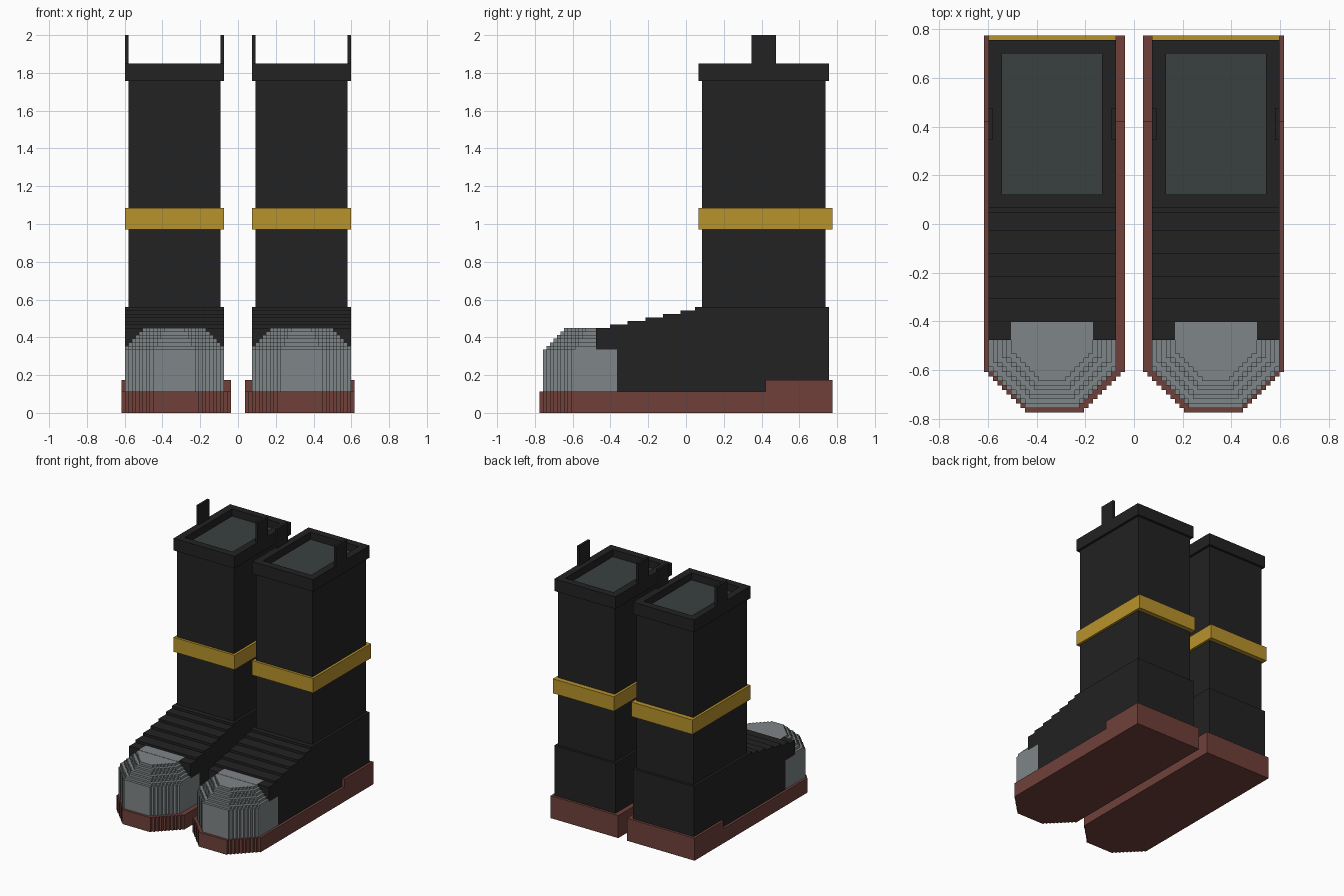
import bpy, bmesh

U = 2 / 107          # one small block
MID = 41.5           # block row at the middle of the length

cube = bpy.data.objects.get("Cube")
if cube:
    bpy.data.objects.remove(cube)


def material(name, rgb):
    m = bpy.data.materials.new(name)
    m.use_nodes = True
    m.diffuse_color = (*rgb, 1)
    m.node_tree.nodes["Principled BSDF"].inputs["Base Color"].default_value = (*rgb, 1)
    return m


BLACK = material("black rubber", (0.016, 0.016, 0.016))
BROWN = material("red brown sole", (0.162, 0.051, 0.042))
STEEL = material("grey steel", (0.212, 0.235, 0.242))
GOLD = material("gold band", (0.479, 0.287, 0.025))
LINING = material("dark grey lining", (0.042, 0.051, 0.051))


def prism(bm, outline, shift):
    """Extrude a flat outline of block coordinates by a shift."""
    side = -1 if bm["mirror"] else 1
    mesh = bm["mesh"]

    def place(p, d):
        return (side * (p[0] + d[0]) * U, (p[1] + d[1] - MID) * U, (p[2] + d[2]) * U)
    low = [mesh.verts.new(place(p, (0, 0, 0))) for p in outline]
    high = [mesh.verts.new(place(p, shift)) for p in outline]
    mesh.faces.new(low)
    mesh.faces.new(high)
    for i in range(len(low)):
        j = (i + 1) % len(low)
        mesh.faces.new((low[i], low[j], high[j], high[i]))


def box(bm, x, y, z):
    outline = [(x[0], y[0], z[0]), (x[1], y[0], z[0]), (x[1], y[1], z[0]), (x[0], y[1], z[0])]
    prism(bm, outline, (0, 0, z[1] - z[0]))


def stepped_slab(bm, x, y, z, cut):
    """Slab whose two front corners are cut in single-block stairs."""
    left, right = [], []
    for i in range(cut):
        for dx, dy in ((i, cut - i), (i + 1, cut - i)):
            left.append((x[0] + dx, y[0] + dy, z[0]))
            right.append((x[1] - dx, y[0] + dy, z[0]))
    left.append((x[0] + cut, y[0], z[0]))
    right.append((x[1] - cut, y[0], z[0]))
    back = [(x[1], y[1], z[0]), (x[0], y[1], z[0])]
    prism(bm, left + right[::-1] + back, (0, 0, z[1] - z[0]))


def part(name, mat, build):
    """Make the part once for each boot."""
    for label, mirror in (("left", False), ("right", True)):
        mesh = bmesh.new()
        build({"mesh": mesh, "mirror": mirror})
        bmesh.ops.recalc_face_normals(mesh, faces=mesh.faces)
        data = bpy.data.meshes.new(f"{label}_{name}")
        mesh.to_mesh(data)
        mesh.free()
        data.materials.append(mat)
        bpy.context.collection.objects.link(bpy.data.objects.new(f"{label}_{name}", data))


WIDE, SHAFT = (4, 32), (5, 31)


# Sole with a raised heel
def sole(bm):
    stepped_slab(bm, (2, 33), (0, 83), (0, 6), 9)
    box(bm, (2, 33), (64, 83), (6, 9.3))


# Foot with a stepped instep
def foot(bm):
    profile = [(82, 6), (82, 30)]
    for i, row in enumerate((44, 40, 35, 30, 25, 20, 16)):
        profile += [(row, 30 - i), (row, 29 - i)]
    profile[-1] = (16, 18)
    profile += [(22, 18), (22, 6)]
    prism(bm, [(WIDE[0], y, z) for y, z in profile], (WIDE[1] - WIDE[0], 0, 0))


# Domed toe cap made of shrinking layers
def toe_cap(bm):
    stepped_slab(bm, WIDE, (1, 22), (6, 18), 8)
    for k in range(6):
        stepped_slab(bm, (WIDE[0] + k, WIDE[1] - k), (k + 2, 16), (18 + k, 19 + k), 8 - k // 2)
    box(bm, (9, 27), (15, 20), (23.5, 24.1))


# Rim frame around the opening
def collar(bm):
    z = (94, 99)
    for x in ((4, 7), (29, 32)):
        box(bm, x, (45, 82), z)
    for y in ((45, 48), (79, 82)):
        box(bm, (7, 29), y, z)


# Thin pull tabs on both sides of the rim
def pull_tabs(bm):
    for x in ((4, 5), (31, 32)):
        box(bm, x, (60, 67), (99, 107))


part("sole", BROWN, sole)
part("foot", BLACK, foot)
part("toe_cap", STEEL, toe_cap)
part("shaft", BLACK, lambda bm: box(bm, SHAFT, (46, 81), (30, 94)))
part("band", GOLD, lambda bm: box(bm, WIDE, (45, 83), (52, 58)))
part("collar", BLACK, collar)
part("lining", LINING, lambda bm: box(bm, (7, 29), (48, 79), (94, 96)))
part("pull_tabs", BLACK, pull_tabs)
